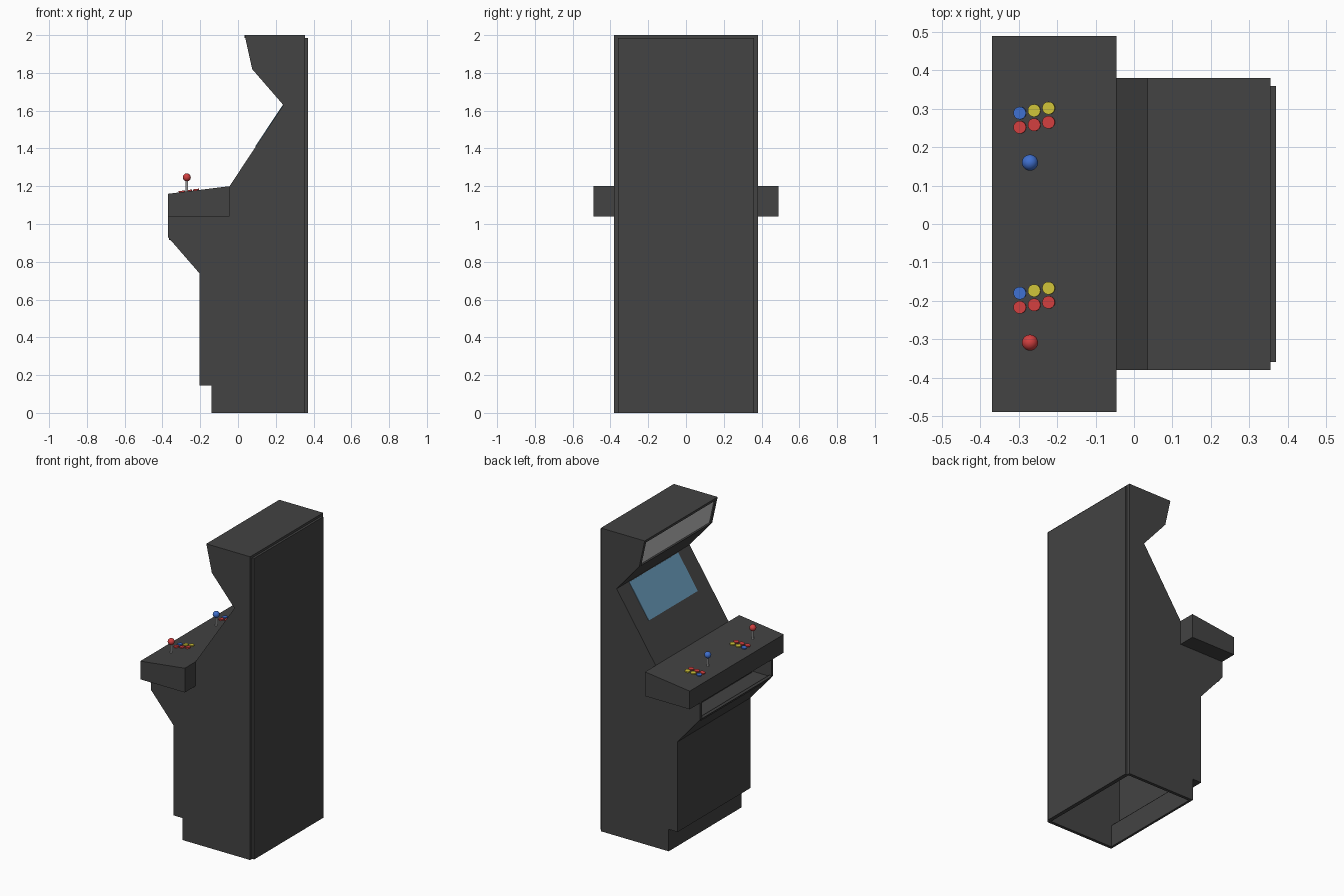
import bpy, bmesh, math
from mathutils import Vector

if "Cube" in bpy.data.objects:
    bpy.data.objects.remove(bpy.data.objects["Cube"])


def material(name, rgb):
    m = bpy.data.materials.new(name)
    m.diffuse_color = (*rgb, 1)
    m.use_nodes = True
    m.node_tree.nodes["Principled BSDF"].inputs["Base Color"].default_value = m.diffuse_color
    return m


BODY = material("charcoal", (0.056, 0.056, 0.056))
MARQUEE = material("pale_grey", (0.55, 0.55, 0.55))
SCREEN = material("screen_blue", (0.13, 0.30, 0.46))
RED = material("red", (0.64, 0.05, 0.05))
YELLOW = material("yellow", (0.62, 0.54, 0.04))
BLUE = material("blue", (0.05, 0.16, 0.62))
STEEL = material("steel", (0.5, 0.5, 0.5))


def prism(name, pts, y0, y1, mat):
    """Extrude an (x, z) outline from y0 to y1."""
    bm = bmesh.new()
    face = bm.faces.new([bm.verts.new((x, y0, z)) for x, z in pts])
    new = bmesh.ops.extrude_face_region(bm, geom=[face])["geom"]
    bmesh.ops.translate(bm, vec=(0, y1 - y0, 0),
                        verts=[v for v in new if isinstance(v, bmesh.types.BMVert)])
    bmesh.ops.recalc_face_normals(bm, faces=bm.faces)
    me = bpy.data.meshes.new(name)
    bm.to_mesh(me)
    bm.free()
    me.materials.append(mat)
    ob = bpy.data.objects.new(name, me)
    bpy.context.collection.objects.link(ob)
    return ob


def slab(name, p, q, mat=BODY, half=0.36, thick=0.015, lift=0.0):
    """Board along p-q; its thickness lies to the right of p-q, lift moves it left."""
    p, q = Vector(p), Vector(q)
    d = (q - p).normalized()
    n = Vector((-d.y, d.x))
    a, b = p + n * lift, q + n * lift
    return prism(name, [a, b, b - n * thick, a - n * thick], -half, half, mat)


# Cabinet outline, clockwise from the bottom front
KICK, KICK_TOP, LOWER, BELLY = (-0.14, 0), (-0.14, 0.145), (-0.205, 0.145), (-0.205, 0.74)
LIP, DECK, DECK_BACK = (-0.37, 0.93), (-0.37, 1.16), (-0.045, 1.2)
NECK, BROW, CROWN = (0.24, 1.63), (0.075, 1.82), (0.035, 2.0)
REAR_TOP, REAR = (0.355, 2.0), (0.355, 0)
outline = [KICK, KICK_TOP, LOWER, BELLY, LIP, DECK, DECK_BACK,
           NECK, BROW, CROWN, REAR_TOP, REAR]

# Side walls
for label, s in (("left", 1), ("right", -1)):
    prism(label + "_side", outline, s * 0.36, s * 0.38, BODY)

# Boards between the side walls
slab("kick_plate", KICK, KICK_TOP)
slab("kick_ledge", KICK_TOP, LOWER)
slab("lower_front", LOWER, BELLY)
slab("belly_board", BELLY, LIP)
slab("bezel", DECK_BACK, NECK)
slab("speaker_board", NECK, BROW)
slab("marquee", BROW, (0.039, 1.982), MARQUEE, lift=-0.008)
slab("roof", CROWN, REAR_TOP)
prism("back_panel", [(0.345, 0), (0.37, 0), (0.37, 1.985), (0.345, 1.985)], -0.36, 0.36, BODY)

# Screen set on the bezel
lo, hi = Vector(DECK_BACK), Vector(NECK)
slab("screen", lo.lerp(hi, 0.49), lo.lerp(hi, 0.992), SCREEN, half=0.255, thick=0.006, lift=0.003)

# Open shelf under the control deck
prism("shelf_floor", [(-0.365, 0.915), (-0.1, 0.915), (-0.1, 0.93), (-0.365, 0.93)], -0.36, 0.36, BODY)
prism("shelf_tray", [(-0.24, 0.93), (-0.1, 0.93), (-0.1, 0.955), (-0.24, 0.955)], -0.345, 0.345, BODY)
prism("shelf_back", [(-0.1, 0.915), (-0.085, 0.915), (-0.085, 1.05), (-0.1, 1.05)], -0.36, 0.36, BODY)

# Control deck
prism("control_deck", [(-0.37, 1.04), (-0.045, 1.04), DECK_BACK, DECK], -0.49, 0.49, BODY)

SLOPE = math.atan2(0.04, 0.325)


def deck_z(x):
    return 1.16 + (x + 0.37) * 0.04 / 0.325


def finish(name, mat):
    ob = bpy.context.object
    ob.name = name
    ob.data.materials.append(mat)
    bpy.ops.object.shade_smooth_by_angle()


def rod(name, x, y, z, r, h, mat, tilt=0.0):
    bpy.ops.mesh.primitive_cylinder_add(vertices=20, radius=r, depth=h,
                                        location=(x, y, z), rotation=(0, -tilt, 0))
    finish(name, mat)


# Two player stations: six buttons and a joystick each
for player, dy, ball in (("left", 0.0, BLUE), ("right", -0.469, RED)):
    for row, colours in enumerate(((RED, RED, RED), (BLUE, YELLOW, YELLOW))):
        for i, mat in enumerate(colours):
            x = -0.297 + 0.0375 * i
            y = 0.252 + 0.0065 * i + 0.037 * row + dy
            rod(f"{player}_button_{row}_{i}", x, y, deck_z(x), 0.0165, 0.014, mat, SLOPE)
    x, y = -0.271, 0.16 + dy
    rod(player + "_stick_shaft", x, y, 1.205, 0.006, 0.07, STEEL)
    bpy.ops.mesh.primitive_uv_sphere_add(segments=20, ring_count=12, radius=0.021,
                                         location=(x, y, 1.247))
    finish(player + "_stick_ball", ball)
